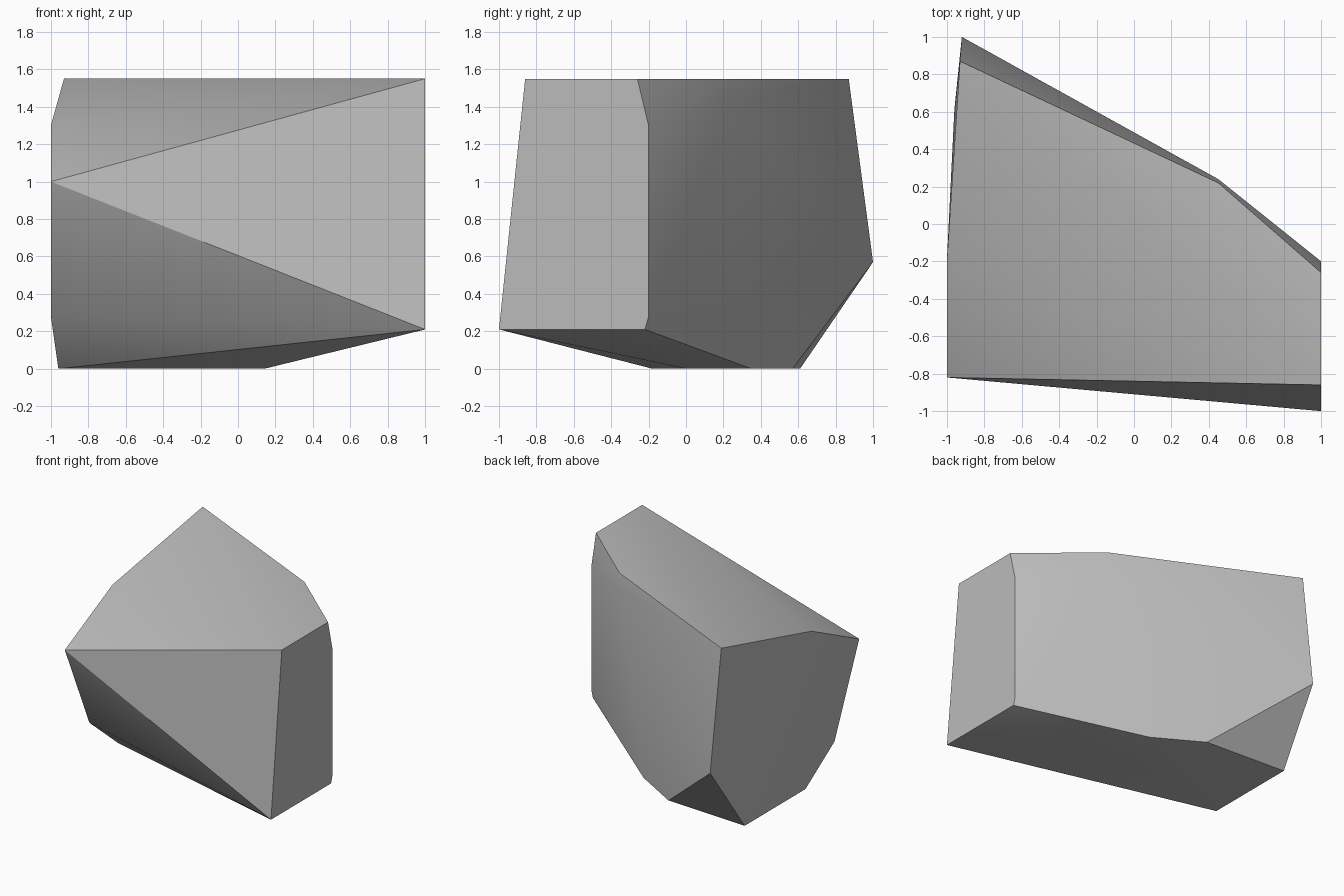
import bpy
import bmesh
import math

cube = bpy.data.objects.get("Cube")
if cube:
    bpy.data.objects.remove(cube, do_unlink=True)

# Stone colour
stone = bpy.data.materials.new("stone_grey")
stone.use_nodes = True
colour = (0.5, 0.5, 0.5, 1.0)
stone.diffuse_color = colour
stone.node_tree.nodes["Principled BSDF"].inputs["Base Color"].default_value = colour

# Corners of the chipped block, grouped by side
right_end = [(1, y, z) for y, z in (
    (-0.86, 1.55), (-0.26, 1.55), (-0.2, 1.3), (-0.2, 0.28), (-0.22, 0.21), (-1, 0.21))]
left_end = [(-1, y, z) for y, z in ((-0.82, 1), (-0.5, 0.28), (-0.2, 1.3))]
back = [(-0.93, 0.87, 1.55), (-0.92, 1, 0.57), (0.45, 0.22, 1.55), (0.45, 0.24, 1.44)]
base = [(x, y, 0) for x, y in (
    (-0.96, 0.61), (-0.24, 0.57), (0.14, 0.35), (0.14, 0), (-0.96, -0.18))]

# Wrap the corners into one convex rock
bm = bmesh.new()
for corner in right_end + left_end + back + base:
    bm.verts.new(corner)
bmesh.ops.convex_hull(bm, input=bm.verts[:])
bmesh.ops.dissolve_limit(bm, angle_limit=math.radians(0.5), verts=bm.verts[:], edges=bm.edges[:])
bmesh.ops.recalc_face_normals(bm, faces=bm.faces[:])
mesh = bpy.data.meshes.new("rock")
bm.to_mesh(mesh)
bm.free()
mesh.materials.append(stone)

rock = bpy.data.objects.new("rock", mesh)
bpy.context.collection.objects.link(rock)

# Soft shading across shallow facets, crisp main edges
bpy.ops.object.select_all(action="DESELECT")
rock.select_set(True)
bpy.context.view_layer.objects.active = rock
bpy.ops.object.shade_smooth_by_angle(angle=math.radians(30))
